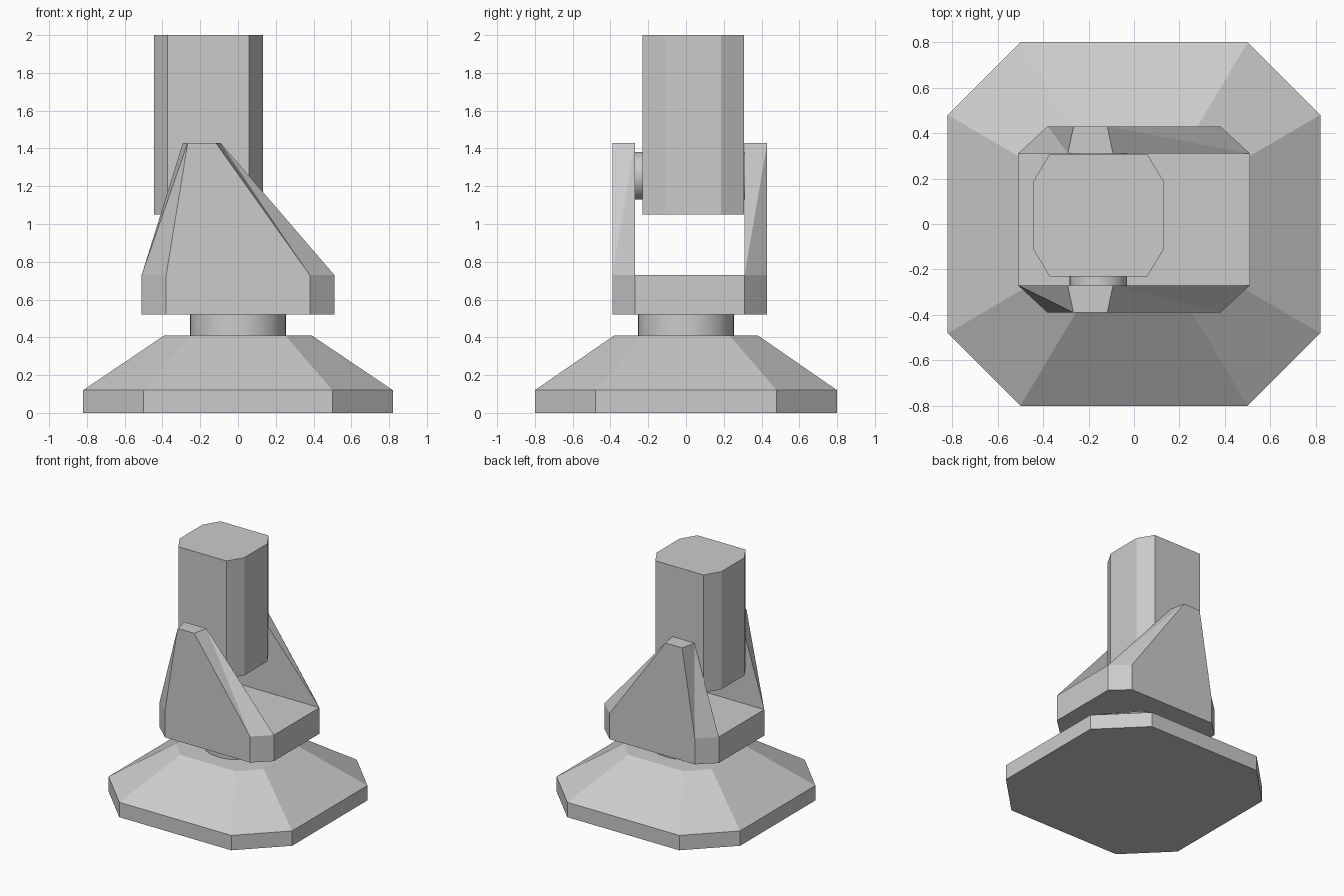
import bpy, bmesh, math

if "Cube" in bpy.data.objects:
    bpy.data.objects.remove(bpy.data.objects["Cube"])


def octagon(x0, x1, y0, y1, cx, cy):
    """Rectangle with its corners cut by cx, cy; counter-clockwise."""
    return [(x0 + cx, y0), (x1 - cx, y0), (x1, y0 + cy), (x1, y1 - cy),
            (x1 - cx, y1), (x0 + cx, y1), (x0, y1 - cy), (x0, y0 + cy)]


def add_ring(bm, pts, z):
    return [bm.verts.new((x, y, z)) for x, y in pts]


def walls(bm, low, high, split=False):
    n = len(low)
    for i in range(n):
        j = (i + 1) % n
        if split:
            bm.faces.new((low[i], low[j], high[j]))
            bm.faces.new((low[i], high[j], high[i]))
        else:
            bm.faces.new((low[i], low[j], high[j], high[i]))


def finish(bm, name):
    bmesh.ops.recalc_face_normals(bm, faces=bm.faces)
    me = bpy.data.meshes.new(name)
    bm.to_mesh(me)
    bm.free()
    ob = bpy.data.objects.new(name, me)
    bpy.context.collection.objects.link(ob)
    return ob


def loft(name, sections):
    bm = bmesh.new()
    rings = [add_ring(bm, pts, z) for pts, z in sections]
    for a, b in zip(rings, rings[1:]):
        walls(bm, a, b)
    bm.faces.new(rings[0][::-1])
    bm.faces.new(rings[-1])
    return finish(bm, name)


def cylinder(name, r, depth, loc, rot=(0, 0, 0)):
    bpy.ops.mesh.primitive_cylinder_add(vertices=48, radius=r, depth=depth,
                                        location=loc, rotation=rot)
    bpy.context.object.name = name
    bpy.ops.object.shade_smooth_by_angle(angle=math.radians(30))


# Flared eight-sided foot
foot = octagon(-0.82, 0.82, -0.8, 0.8, 0.32, 0.32)
foot_top = octagon(-0.39, 0.39, -0.38, 0.38, 0.14, 0.15)
loft("base_foot", [(foot, 0), (foot, 0.12), (foot_top, 0.41)])

# Swivel neck between foot and yoke
cylinder("swivel_neck", 0.253, 0.13, (0, 0, 0.465))

# Yoke: chamfered plate with two tapering arms leaning to -x
bm = bmesh.new()
plate = octagon(-0.51, 0.51, -0.39, 0.43, 0.13, 0.12)
low, mid = add_ring(bm, plate, 0.52), add_ring(bm, plate, 0.73)
walls(bm, low, mid)
bm.faces.new(low[::-1])
bm.faces.new([mid[i] for i in (2, 3, 6, 7)])
for ids in ((0, 1, 2, 7), (3, 4, 5, 6)):
    foot_verts = [mid[i] for i in ids]
    tip = add_ring(bm, [(-0.192 + 0.195 * v.co.x, v.co.y) for v in foot_verts], 1.43)
    walls(bm, foot_verts, tip, split=True)
    bm.faces.new(tip)
finish(bm, "yoke")

# Upright post held between the arms
post = octagon(-0.445, 0.132, -0.23, 0.307, 0.073, 0.122)
loft("upright_post", [(post, 1.05), (post, 2.0)])

# Hinge pin through the post
cylinder("hinge_pin", 0.126, 0.585, (-0.157, 0.0195, 1.255), (math.pi / 2, 0, 0))
